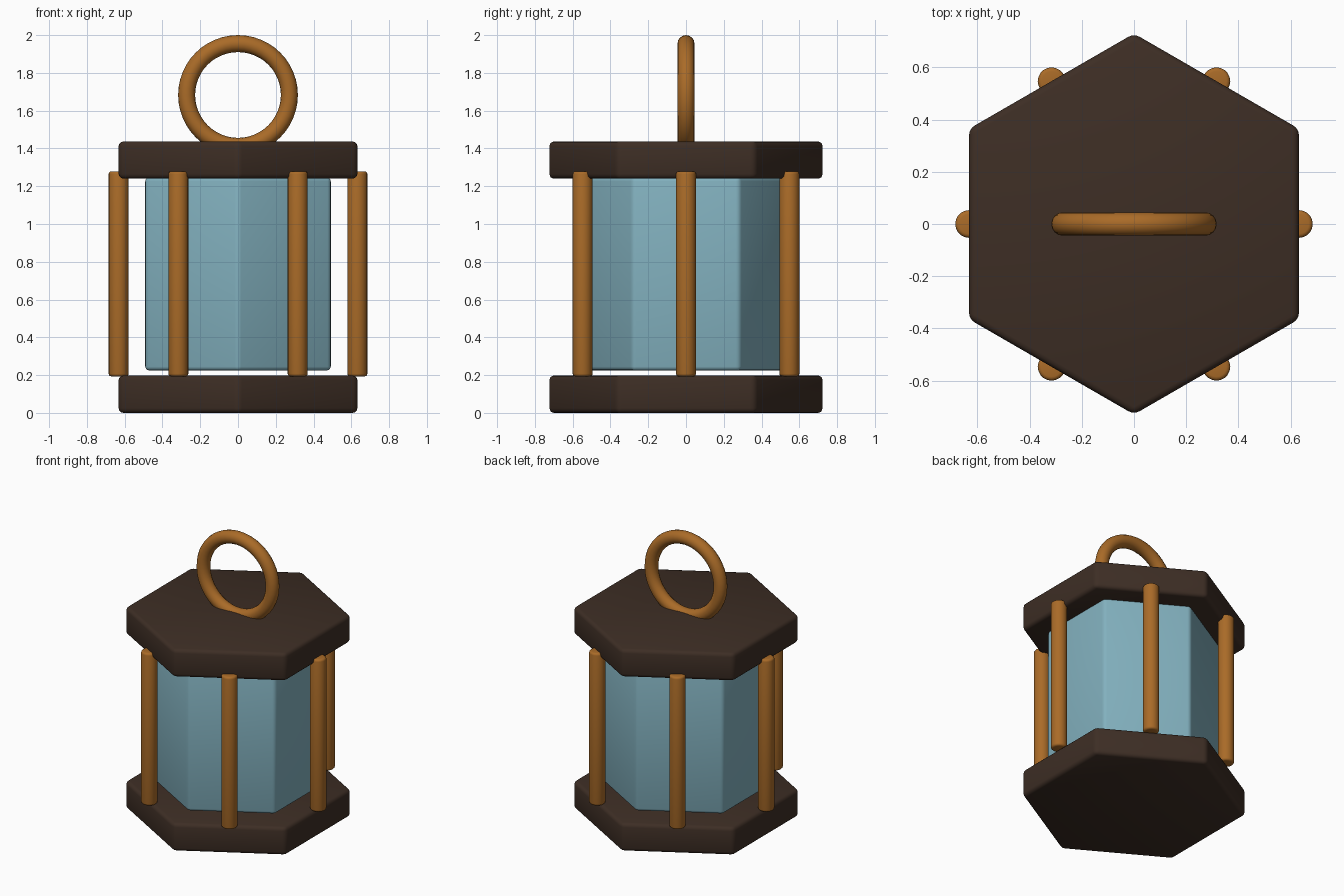
import bpy
import math

if "Cube" in bpy.data.objects:
    bpy.data.objects.remove(bpy.data.objects["Cube"])


def material(name, rgb):
    m = bpy.data.materials.new(name)
    m.diffuse_color = (*rgb, 1.0)
    m.use_nodes = True
    m.node_tree.nodes["Principled BSDF"].inputs["Base Color"].default_value = m.diffuse_color
    return m


DARK = material("dark wood", (0.047, 0.027, 0.018))
BRASS = material("aged brass", (0.40, 0.147, 0.021))
GLASS = material("blue glass", (0.225, 0.44, 0.52))


def prism(name, sides, radius, z0, z1, mat, bevel, x=0.0, y=0.0):
    """Upright prism with rounded edges."""
    bpy.ops.mesh.primitive_cylinder_add(vertices=sides, radius=radius, depth=z1 - z0,
                                        location=(x, y, (z0 + z1) / 2))
    ob = bpy.context.object
    ob.name = name
    ob.data.materials.append(mat)
    mod = ob.modifiers.new("rounded edges", 'BEVEL')
    mod.width = bevel
    mod.segments = 3
    mod.limit_method = 'ANGLE'
    mod.angle_limit = math.radians(40)
    bpy.ops.object.modifier_apply(modifier=mod.name)
    bpy.ops.object.shade_smooth_by_angle(angle=math.radians(35))
    return ob


# Hexagonal base, glass body and cap (corners point along y)
prism("base", 6, 0.73, 0.0, 0.198, DARK, 0.025)
prism("glass_body", 6, 0.567, 0.225, 1.246, GLASS, 0.02)
prism("cap", 6, 0.73, 1.24, 1.437, DARK, 0.025)

# Six posts in the middle of the flat sides
for i in range(6):
    a = math.radians(60 * i)
    prism(f"post_{i + 1}", 20, 0.053, 0.193, 1.279, BRASS, 0.015,
          0.632 * math.cos(a), 0.632 * math.sin(a))

# Carrying ring, sunk into the cap
bpy.ops.mesh.primitive_torus_add(major_radius=0.272, minor_radius=0.045,
                                 major_segments=48, minor_segments=16,
                                 location=(0, 0, 1.683),
                                 rotation=(math.radians(90), 0, 0))
ring = bpy.context.object
ring.name = "carrying_ring"
ring.data.materials.append(BRASS)
bpy.ops.object.shade_smooth()
